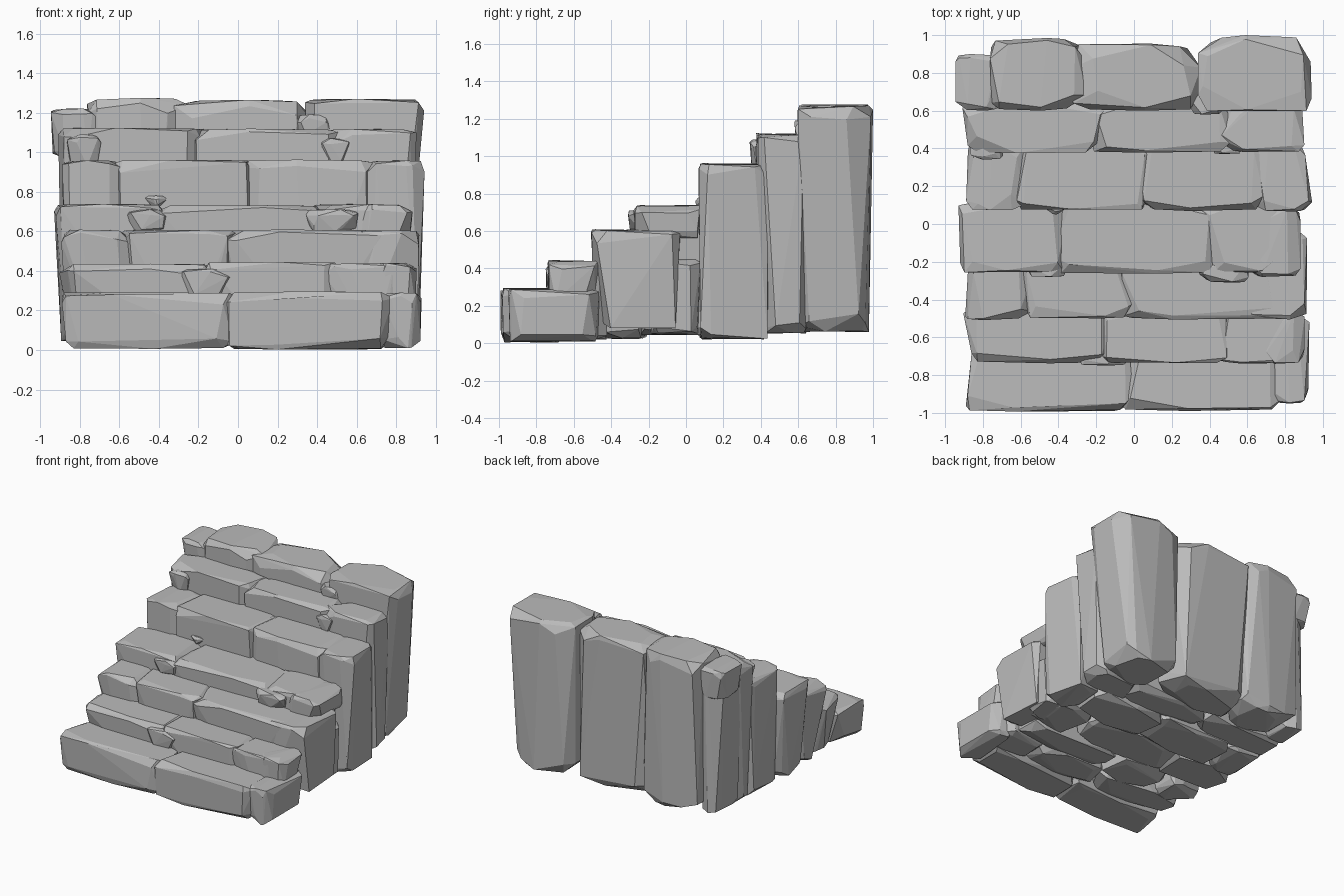
import bpy, bmesh, math, random
from mathutils import Vector

rng = random.Random(5)
if "Cube" in bpy.data.objects:
    bpy.data.objects.remove(bpy.data.objects["Cube"])

GREY = (0.50, 0.50, 0.50, 1)
rock = bpy.data.materials.new("grey_rock")
rock.use_nodes = True
rock.diffuse_color = GREY
rock.node_tree.nodes["Principled BSDF"].inputs["Base Color"].default_value = GREY


def stone(name, xs, ys, zs, cut=0.05, taper=0.03, lean=0.0, skew=0.0):
    """Rough-hewn block: convex hull of a box with uneven cut corners.
    taper narrows the foot, lean pulls in its left side, skew slants the ends."""
    lo = Vector((xs[0], ys[0], zs[0]))
    hi = Vector((xs[1], ys[1], zs[1]))
    size = hi - lo
    bm = bmesh.new()
    slant = {s: rng.uniform(-skew, skew) for s in (-1, 1)}

    def add(signs, insets):
        p = [hi[a] - insets[a] if signs[a] > 0 else lo[a] + insets[a] for a in range(3)]
        if signs[2] < 0:
            p[0] -= signs[0] * taper * rng.random()
            p[1] -= signs[1] * taper * rng.random()
            if signs[0] > 0:
                p[0] -= lean
        bm.verts.new(p)

    for sx in (-1, 1):
        for sy in (-1, 1):
            for sz in (-1, 1):
                for full in range(3):
                    inset = [min(cut * rng.uniform(0.3, 1.7), size[a] * 0.4) for a in range(3)]
                    inset[2] *= 0.7
                    inset[full] *= 0.1
                    inset[0] += slant[sx] * sy
                    add((sx, sy, sz), inset)
    # bulges along the long edges
    for sy in (-1, 1):
        for sz in (-1, 1):
            where = size.x * rng.uniform(0.25, 0.75)
            add((-1, sy, sz), (where, cut * 0.4 * rng.random(), 0))
            add((-1, sy, sz), (where, 0, cut * rng.uniform(0.2, 0.6)))

    bmesh.ops.convex_hull(bm, input=bm.verts)
    bmesh.ops.delete(bm, geom=[v for v in bm.verts if not v.link_faces], context="VERTS")
    bmesh.ops.dissolve_limit(bm, angle_limit=math.radians(4), verts=bm.verts, edges=bm.edges)
    bmesh.ops.recalc_face_normals(bm, faces=bm.faces)
    mesh = bpy.data.meshes.new(name)
    bm.to_mesh(mesh)
    bm.free()
    mesh.materials.append(rock)
    bpy.context.collection.objects.link(bpy.data.objects.new(name, mesh))


# Steps: front, back, bottom, top, foot taper, and the joints between the stones
steps = [
    (-1.00, -0.66, 0.00, 0.30, 0.02, (-0.88, -0.04, 0.78)),
    (-0.745, -0.42, 0.02, 0.445, 0.09, (-0.89, -0.14, 0.47, 0.86)),
    (-0.51, -0.18, 0.02, 0.61, 0.09, (-0.89, -0.56, -0.04, 0.77)),
    (-0.265, 0.12, 0.04, 0.74, 0.07, (-0.93, -0.39, 0.41, 0.83)),
    (0.065, 0.44, 0.02, 0.965, 0.03, (-0.89, -0.59, 0.05, 0.67, 0.93)),
    (0.37, 0.66, 0.05, 1.125, 0.03, (-0.90, -0.20, 0.48, 0.90)),
]
for n, (front, back, low, top, taper, joints) in enumerate(steps, 1):
    last = len(joints) - 2
    for k in range(last + 1):
        stone(f"step_{n}_stone_{k + 1}",
              (joints[k] - (0.03 if k else 0), joints[k + 1] + (0.03 if k < last else 0)),
              (front + 0.012 * rng.random(), back),
              (low + 0.008 * rng.random(), top - 0.01 * rng.random()),
              0.055, taper, skew=0.02)

# Tall columns of the top step
for side, xs, ys, top, lean in (("right", (-0.77, -0.24), (0.60, 0.985), 1.275, 0),
                                ("middle", (-0.33, 0.36), (0.60, 0.955), 1.265, 0),
                                ("left", (0.33, 0.945), (0.59, 1.00), 1.27, 0.09)):
    stone(f"top_column_{side}", xs, ys, (0.06, top), 0.085, 0.03, lean)
stone("top_column_edge", (-0.91, -0.68), (0.56, 0.89), (0.07, 1.04), 0.06)

# Loose rocks at the ends and wedged between the steps
rocks = {
    "top_end_rock": ((-0.95, -0.70), (0.60, 0.90), (0.98, 1.22)),
    "top_wedge_rock": ((0.28, 0.48), (0.58, 0.74), (1.05, 1.19)),
    "upper_end_rock": ((-0.87, -0.69), (0.34, 0.48), (0.90, 1.09)),
    "upper_wedge_rock": ((0.40, 0.58), (0.37, 0.52), (0.92, 1.07)),
    "middle_wedge_rock": ((-0.48, -0.35), (0.05, 0.14), (0.72, 0.78)),
    "left_step_rock": ((0.34, 0.61), (-0.31, -0.20), (0.60, 0.71)),
    "right_step_rock": ((-0.57, -0.35), (-0.28, -0.18), (0.59, 0.71)),
    "left_hanging_rock": ((0.58, 0.89), (-0.28, 0.08), (0.56, 0.735)),
    "left_foot_rock": ((0.60, 0.88), (-0.20, 0.08), (0.05, 0.45)),
    "left_low_end_rock": ((0.68, 0.91), (-0.74, -0.46), (0.20, 0.44)),
    "low_wedge_rock": ((-0.32, -0.03), (-0.75, -0.62), (0.26, 0.41)),
    "low_left_rock": ((0.72, 0.93), (-0.95, -0.46), (0.01, 0.29)),
}
for name, (xs, ys, zs) in rocks.items():
    stone(name, xs, ys, zs, 0.05, 0.02)
stone("left_side_rock", (0.60, 0.925), (-0.505, -0.03), (0.08, 0.605), 0.07, 0.11, 0.04)
